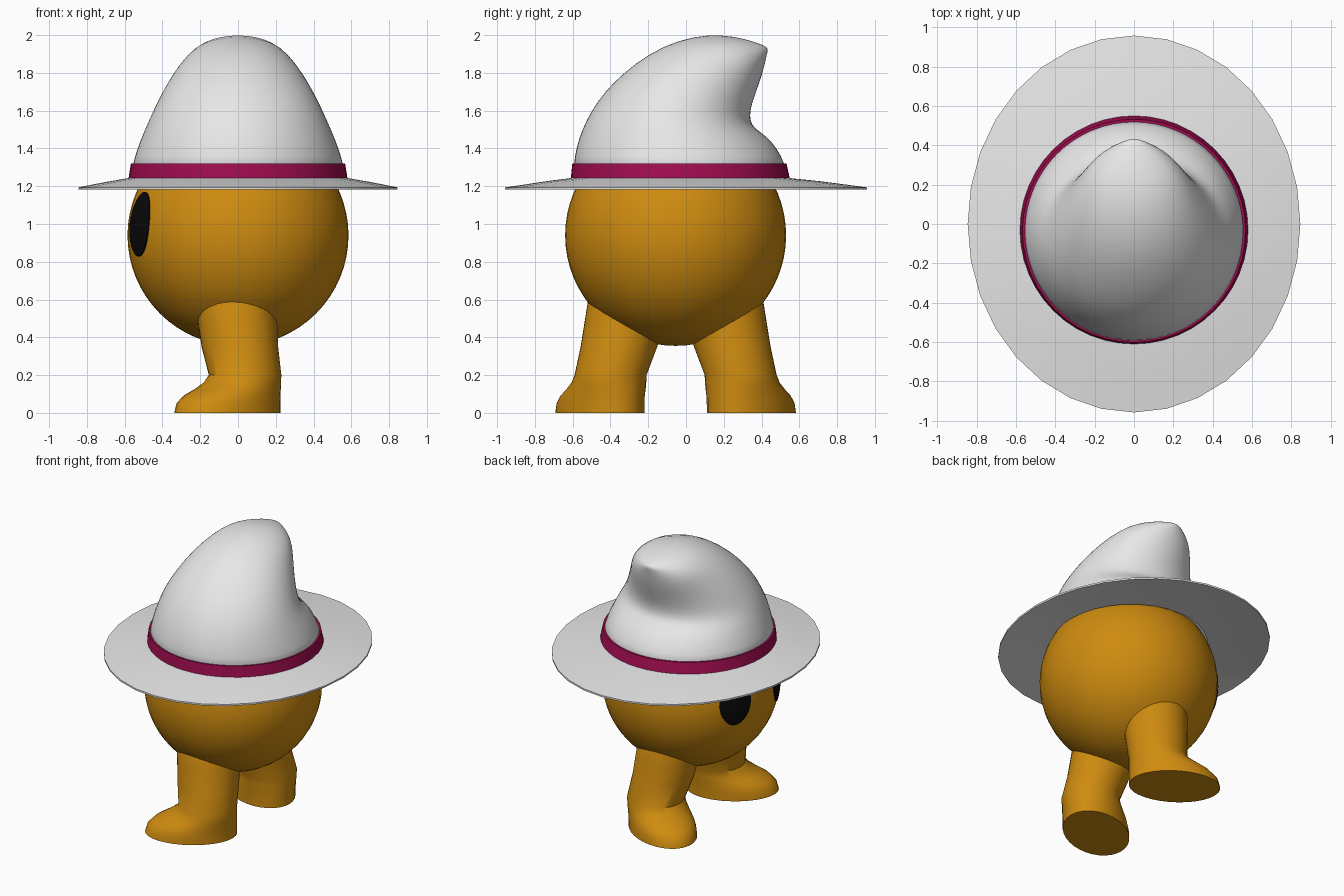
import bpy, bmesh, math
from mathutils import Vector as V

if "Cube" in bpy.data.objects:
    bpy.data.objects.remove(bpy.data.objects["Cube"])

def material(name, rgb):
    m = bpy.data.materials.new(name)
    m.diffuse_color = (*rgb, 1)
    m.use_nodes = True
    m.node_tree.nodes["Principled BSDF"].inputs["Base Color"].default_value = m.diffuse_color
    return m

ORANGE = material("orange skin", (0.62, 0.26, 0.005))
WHITE = material("off white felt", (0.8, 0.8, 0.8))
WINE = material("wine red ribbon", (0.36, 0.004, 0.08))
BLACK = material("black", (0.003, 0.003, 0.003))
CY = -0.055                      # centre of the body in y
BODY = V((0, CY, 0.94))
R = 0.585

def ring(c, a, b, n=32):
    """Ellipse round c with half-axis vectors a and b."""
    c, a, b = V(c), V(a), V(b)
    return [c + a * math.cos(t) + b * math.sin(t)
            for t in (2 * math.pi * i / n for i in range(n))]

def loft(name, rings, mat, caps=True, closed=False, subsurf=0, angle=40):
    """Skin a list of rings into one object."""
    bm = bmesh.new()
    vs = [[bm.verts.new(p) for p in r] for r in rings]
    n = len(vs[0])
    pairs = list(zip(vs, vs[1:])) + ([(vs[-1], vs[0])] if closed else [])
    for lo, hi in pairs:
        for i in range(n):
            j = (i + 1) % n
            bm.faces.new((lo[i], lo[j], hi[j], hi[i]))
    if caps:
        bm.faces.new(vs[0])
        bm.faces.new(vs[-1])
    bmesh.ops.recalc_face_normals(bm, faces=bm.faces)
    me = bpy.data.meshes.new(name)
    bm.to_mesh(me)
    bm.free()
    ob = bpy.data.objects.new(name, me)
    bpy.context.collection.objects.link(ob)
    me.materials.append(mat)
    if subsurf:
        mod = ob.modifiers.new("smooth", 'SUBSURF')
        mod.levels = mod.render_levels = subsurf
        for p in me.polygons:
            p.use_smooth = True
    else:
        bpy.ops.object.select_all(action='DESELECT')
        ob.select_set(True)
        bpy.context.view_layer.objects.active = ob
        bpy.ops.object.shade_smooth_by_angle(angle=math.radians(angle))
    return ob

# Round body
bpy.ops.mesh.primitive_uv_sphere_add(segments=48, ring_count=32, radius=R, location=BODY)
body = bpy.context.object
body.name = "body"
body.data.materials.append(ORANGE)
bpy.ops.object.shade_smooth()

# Legs with feet splayed outwards; the character looks along -x
SPLAY = math.radians(31)
FOOT = [(0, .303, .207), (.05, .296, .206), (.09, .275, .203),
        (.125, .240, .198), (.16, .210, .193), (.20, .193, .19)]
SHIN = [(.35, .01, .30, .203), (.5, -.005, .268, .211), (.62, -.02, .243, .217), (.7, -.03, .22, .21)]
for side, label in ((-1, "right"), (1, "left")):
    u = V((-math.cos(SPLAY), side * math.sin(SPLAY), 0))
    w = V((-u.y, u.x, 0))
    heel = V((.203, CY + side * .245, 0))
    rings = [ring(heel + u * a + V((0, 0, z)), u * a, w * b) for z, a, b in FOOT]
    rings += [ring((x, CY + side * y, z), u * r, w * r) for z, x, y, r in SHIN]
    loft(label + "_leg", rings, ORANGE)

# Eyes: thin oval plates following the body
def eye_ring(az, k, rad):
    pts = []
    for i in range(32):
        t = 2 * math.pi * i / 32
        a = az + math.radians(11.7) * k * math.cos(t)
        e = math.radians(6) + math.radians(17) * k * math.sin(t)
        pts.append(BODY + rad * V((math.cos(e) * math.cos(a), math.cos(e) * math.sin(a), math.sin(e))))
    return pts

for side, label in ((-1, "left"), (1, "right")):
    az = math.radians(180 + side * 24.5)
    loft(label + "_eye", [eye_ring(az, k, r) for k, r in
                          ((1, R - .003), (1, R + .006), (.7, R + .007), (.35, R + .007), (.05, R + .007))], BLACK)

# Oval hat brim, gently drooping
BRIM = [(.50, .50, -.03, 1.25), (.58, .58, -.03, 1.243), (.68, .73, -.015, 1.226), (.77, .85, -.005, 1.209), (.845, .957, 0, 1.194)]
top = [ring((0, y, z), (a, 0, 0), (0, b, 0)) for a, b, y, z in BRIM]
under = [ring((0, y, z - .012), (a, 0, 0), (0, b, 0)) for a, b, y, z in reversed(BRIM)]
loft("hat_brim", top + under, WHITE, caps=False, closed=True)

# Ribbon round the crown
loft("hat_band", [ring((0, y, z), (r, 0, 0), (0, r, 0), 48) for r, y, z in
                  ((.55, -.03, 1.24), (.58, -.03, 1.24), (.567, -.035, 1.32), (.54, -.035, 1.32))],
     WINE, caps=False, closed=True)

# Curled crown: front point, back point (y, z) and half width of each section
CROWN = [(-.60, 1.235, .54, 1.235, .572), (-.597, 1.32, .527, 1.32, .560),
         (-.585, 1.40, .485, 1.40, .535), (-.553, 1.5, .43, 1.465, .503),
         (-.503, 1.6, .365, 1.505, .472), (-.433, 1.7, .34, 1.545, .438),
         (-.333, 1.8, .342, 1.605, .397), (-.195, 1.905, .36, 1.665, .343),
         (-.04, 1.975, .383, 1.73, .288), (.12, 2.005, .403, 1.79, .232),
         (.25, 1.994, .418, 1.848, .165), (.36, 1.967, .428, 1.897, .085),
         (.425, 1.94, .435, 1.925, .02)]
loft("hat_crown", [ring((0, (fy + by) / 2, (fz + bz) / 2), (w, 0, 0), (0, (by - fy) / 2, (bz - fz) / 2))
                   for fy, fz, by, bz, w in CROWN], WHITE, subsurf=1)
